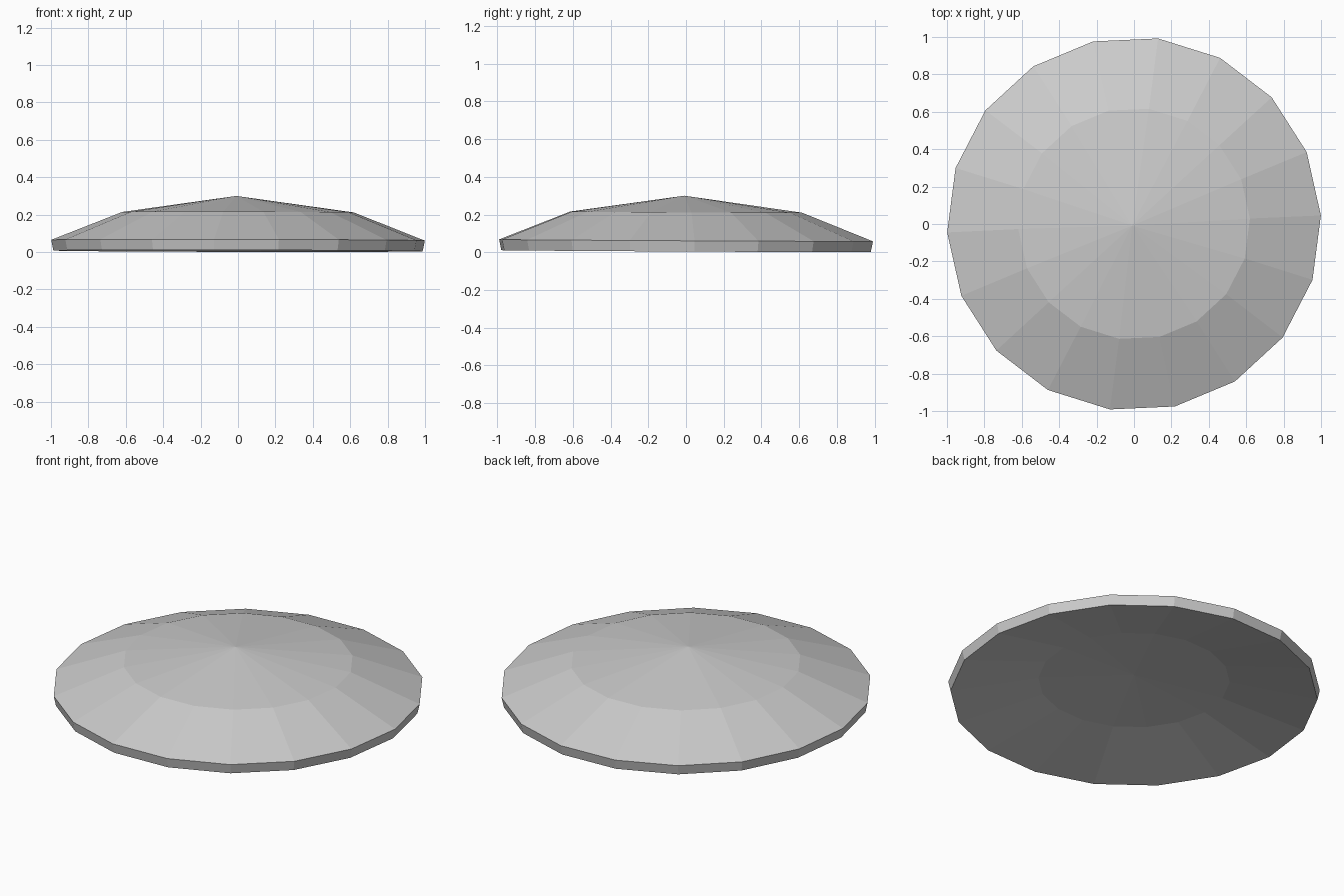
import bpy
import bmesh
from math import cos, sin, radians
from mathutils import Matrix

if "Cube" in bpy.data.objects:
    bpy.data.objects.remove(bpy.data.objects["Cube"], do_unlink=True)

SIDES = 18
START = radians(2.6)

grey = bpy.data.materials.new("plain_grey")
grey.use_nodes = True
colour = (0.6, 0.6, 0.6, 1)
grey.diffuse_color = colour
grey.node_tree.nodes["Principled BSDF"].inputs["Base Color"].default_value = colour

bm = bmesh.new()


def ring(radius, z):
    angles = [START + radians(360) * i / SIDES for i in range(SIDES)]
    return [bm.verts.new((radius * cos(a), radius * sin(a), z)) for a in angles]


# Profile from the top shoulder, over the rim, to the hollow underside
profile = [(0.62, 0.213), (1.0, 0.063), (0.988, 0.006), (0.515, 0.1)]
rings = [ring(r, z) for r, z in profile]
top = bm.verts.new((-0.01, -0.01, 0.3))
hollow = bm.verts.new((0, 0, 0.13))

for i in range(SIDES):
    j = (i + 1) % SIDES
    bm.faces.new((top, rings[0][i], rings[0][j]))
    for upper, lower in zip(rings, rings[1:]):
        bm.faces.new((upper[i], lower[i], lower[j], upper[j]))
    bm.faces.new((rings[-1][i], hollow, rings[-1][j]))

# Slight lean of the whole disc
lean = Matrix.Rotation(-0.005, 4, "X") @ Matrix.Rotation(0.002, 4, "Y")
bm.transform(lean)
bmesh.ops.recalc_face_normals(bm, faces=bm.faces)

mesh = bpy.data.meshes.new("domed_disc")
bm.to_mesh(mesh)
bm.free()
mesh.materials.append(grey)
disc = bpy.data.objects.new("domed_disc", mesh)
bpy.context.collection.objects.link(disc)
